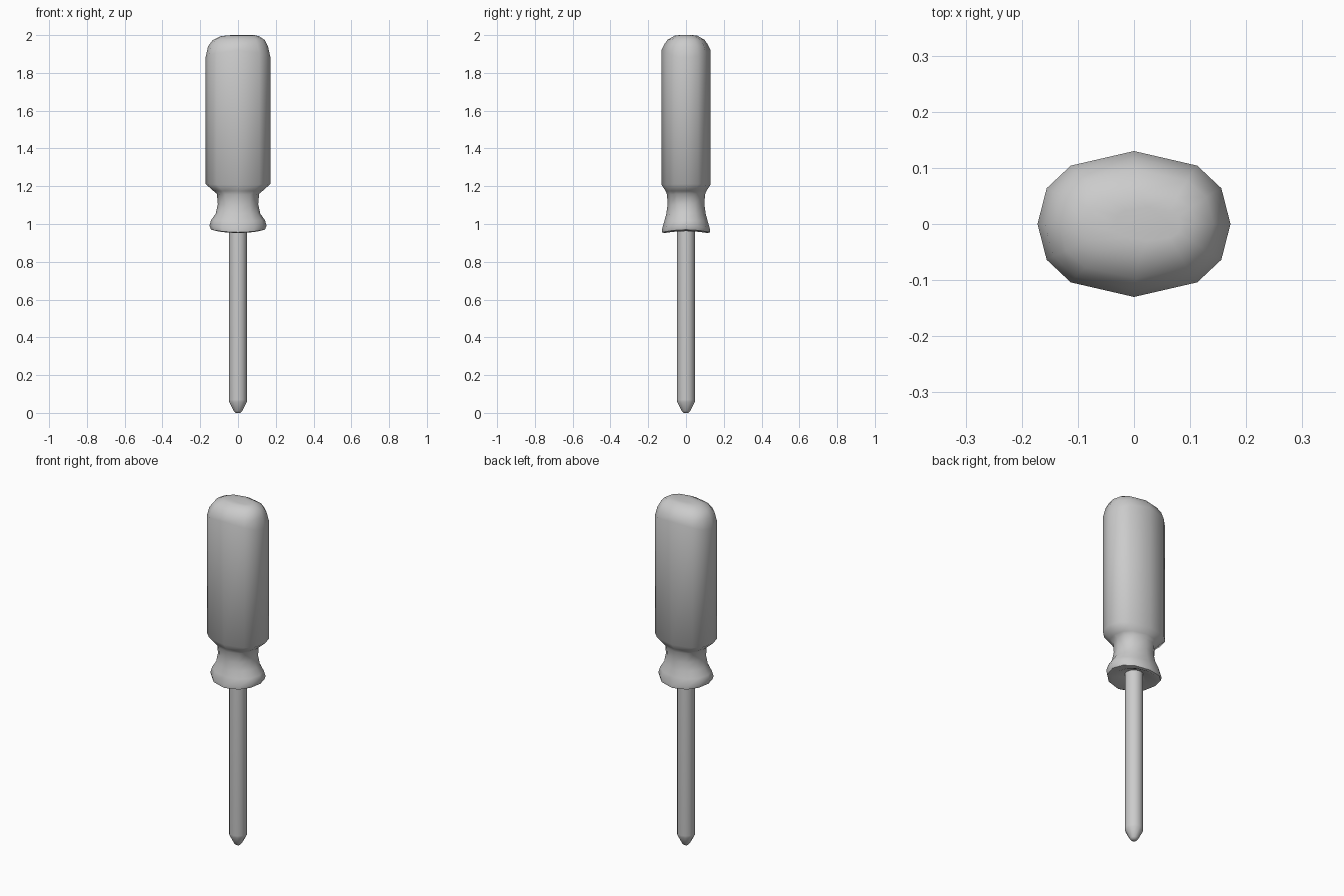
import bpy, bmesh, math

if "Cube" in bpy.data.objects:
    bpy.data.objects.remove(bpy.data.objects["Cube"])

# Twelve-sided handle outline, as fractions of the half widths in x and y
Q = [(1, 0), (0.905, 0.49), (0.655, 0.80)]
UNIT = Q + [(0, 1)] + [(-x, y) for x, y in Q[::-1]]
UNIT += [(x, -y) for x, y in UNIT[-2:0:-1]]
ROUND = [(math.cos(i * math.pi / 6), math.sin(i * math.pi / 6)) for i in range(12)]


def loft(name, rings, angle):
    """rings: half width x, half width y, z at the x ends, z at the y ends, x shift, blend to round"""
    bm = bmesh.new()
    loops = []
    for rx, ry, zx, zy, dx, blend in rings:
        loop = []
        for (ux, uy), (cx, cy) in zip(UNIT, ROUND):
            x, y = ux + (cx - ux) * blend, uy + (cy - uy) * blend
            loop.append(bm.verts.new((x * rx + dx, y * ry, zx + (zy - zx) * y * y)))
        loops.append(loop)
    for a, b in zip(loops, loops[1:]):
        for i in range(12):
            j = (i + 1) % 12
            bm.faces.new((a[i], a[j], b[j], b[i]))
    bm.faces.new(loops[0][::-1])
    bm.faces.new(loops[-1])
    bmesh.ops.recalc_face_normals(bm, faces=bm.faces)
    mesh = bpy.data.meshes.new(name)
    bm.to_mesh(mesh)
    bm.free()
    obj = bpy.data.objects.new(name, mesh)
    bpy.context.collection.objects.link(obj)
    bpy.ops.object.select_all(action='DESELECT')
    obj.select_set(True)
    bpy.context.view_layer.objects.active = obj
    bpy.ops.object.shade_smooth_by_angle(angle=math.radians(angle))
    return obj


# Handle: hollow underside, saddle-shaped guard, waist, grip, rounded cap
loft("handle", [
    (0.055, 0.055, 0.985, 0.985, 0, 1),
    (0.11, 0.115, 0.962, 0.952, 0, 0.7),
    (0.143, 0.127, 0.970, 0.956, 0, 0.6),
    (0.151, 0.127, 0.992, 0.972, 0, 0.6),
    (0.143, 0.115, 1.020, 1.015, 0, 0.6),
    (0.118, 0.104, 1.055, 1.055, 0, 0.6),
    (0.107, 0.098, 1.105, 1.10, 0, 0.5),
    (0.112, 0.100, 1.160, 1.155, 0, 0.4),
    (0.130, 0.108, 1.175, 1.175, 0, 0.2),
    (0.172, 0.130, 1.212, 1.208, 0, 0),
    (0.172, 0.130, 1.880, 1.920, 0, 0),
    (0.159, 0.117, 1.940, 1.948, 0, 0),
    (0.138, 0.097, 1.974, 1.976, 0.004, 0),
    (0.100, 0.058, 1.995, 1.998, 0.010, 0),
    (0.060, 0.030, 2.0, 2.0, 0.025, 0),
], 50)

# Shaft with tapered tip
loft("shaft", [(r, r, z, z, 0, 1) for r, z in
               [(0.013, 0), (0.022, 0.01), (0.047, 0.058), (0.048, 0.07), (0.048, 1.0)]], 50)
